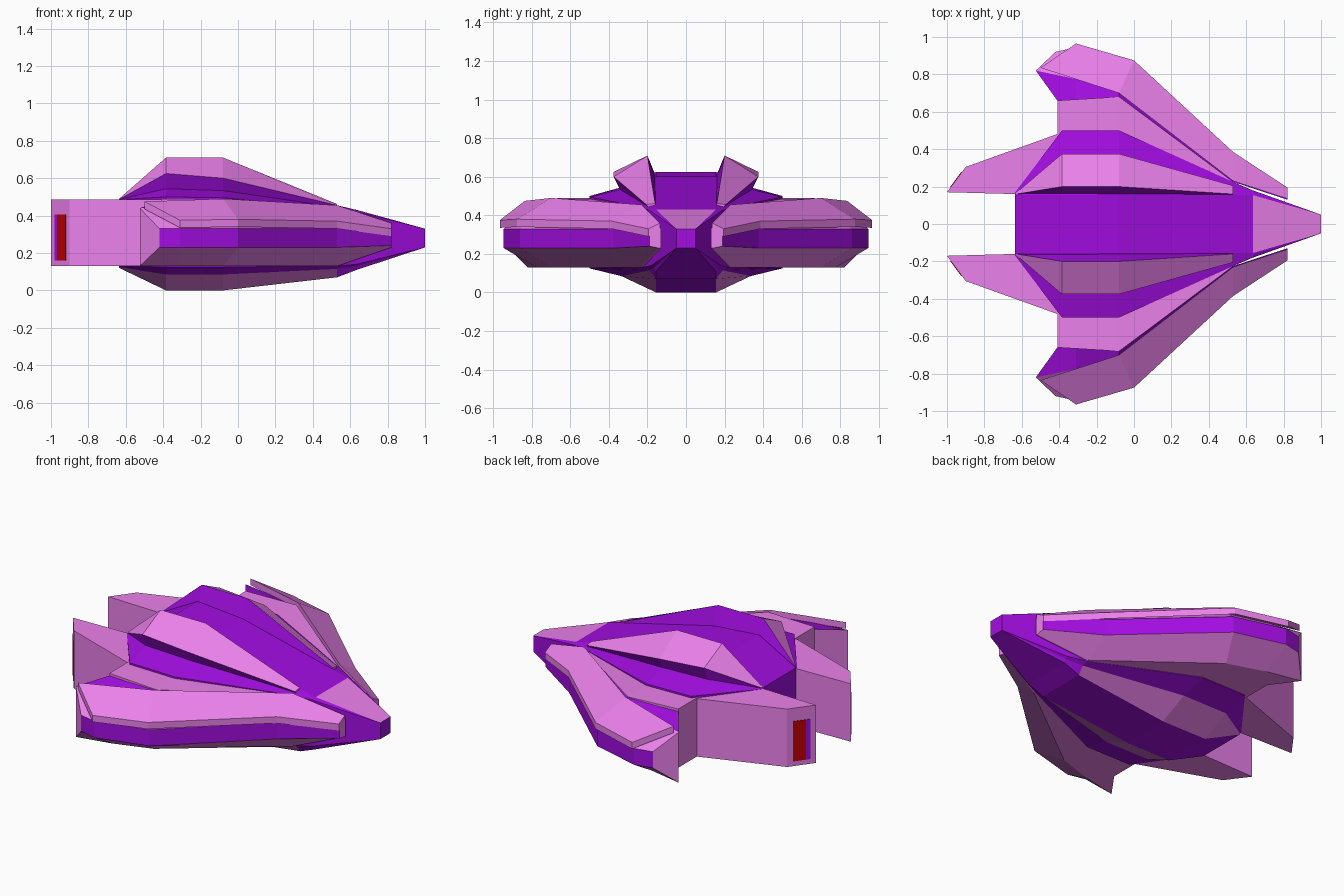
import bpy, bmesh
from mathutils import Vector

if "Cube" in bpy.data.objects:
    bpy.data.objects.remove(bpy.data.objects["Cube"])


def material(name, rgb):
    m = bpy.data.materials.new(name)
    m.diffuse_color = (*rgb, 1)
    m.use_nodes = True
    m.node_tree.nodes["Principled BSDF"].inputs["Base Color"].default_value = m.diffuse_color
    return m


MATS = [material("pink", (0.84, 0.22, 0.84)),
        material("purple", (0.36, 0.004, 0.75)),
        material("red", (0.55, 0.0, 0.0))]
PINK, PURPLE, RED = 0, 1, 2


def loft(name, stations, colours, cap=PINK, closed=True, recolour=None):
    """Skin cross-sections (even point count), cap both ends, mirror in y."""
    bm = bmesh.new()
    rings = [[bm.verts.new(p) for p in s] for s in stations]
    n = len(rings[0])
    for j in range(len(rings) - 1):
        for i in range(n if closed else n - 1):
            k = (i + 1) % n
            f = bm.faces.new((rings[j][i], rings[j][k], rings[j + 1][k], rings[j + 1][i]))
            f.material_index = recolour(i, j) if recolour else colours[i]
    for r in (rings[0], rings[-1]):
        for i in range(n // 2 - 1):
            f = bm.faces.new((r[i], r[i + 1], r[n - 2 - i], r[n - 1 - i]))
            f.material_index = cap
    bmesh.ops.remove_doubles(bm, verts=bm.verts, dist=1e-4)
    bmesh.ops.recalc_face_normals(bm, faces=bm.faces)
    me = bpy.data.meshes.new(name)
    bm.to_mesh(me)
    bm.free()
    for m in MATS:
        me.materials.append(m)
    ob = bpy.data.objects.new(name, me)
    bpy.context.collection.objects.link(ob)
    mod = ob.modifiers.new("mirror", 'MIRROR')
    mod.use_axis = (False, True, False)
    mod.use_clip = True
    return ob


def slab(name, pairs, colour):
    """Vertical-sided block from (inner xy, outer xy, top z, bottom z) stations."""
    return loft(name, [[(*a, t), (*b, t), (*b, lo), (*a, lo)] for a, b, t, lo in pairs],
                [colour] * 4, cap=colour)


# Central hull: x, roof half-width, roof z, fold y, fold z, side y, side top, side low, low fold z, belly z
HULL = [
    (-.635, .155, .490, .160, .487, .170, .485, .130, .125, .120),
    (-.385, .155, .625, .335, .545, .500, .500, .125, .085, .000),
    (-.080, .155, .600, .335, .535, .500, .495, .125, .085, .000),
    (.530, .155, .455, .190, .445, .225, .440, .130, .115, .070),
    (.635, .155, .430, .165, .428, .180, .420, .140, .130, .110),
    (1.00, .050, .330, .050, .330, .050, .330, .230, .230, .230),
]


def hull_colour(i, j):
    if (i == 0 and j == 4) or (i == 5 and j < 3):
        return PINK
    return PURPLE


loft("hull", [[(x, 0, t), (x, w, t), (x, f, ft), (x, s, st), (x, s, sb), (x, f, fb), (x, w, b), (x, 0, b)]
              for x, w, t, f, ft, s, st, sb, fb, b in HULL],
     None, cap=PURPLE, closed=False, recolour=hull_colour)

# Raised ridges on both sides of the roof: x, then (y, z) of inner foot, crest, outer edge, outer foot
RIDGE = [
    (-.630, (.155, .47), (.160, .495), (.167, .490), (.165, .470)),
    (-.385, (.155, .60), (.200, .710), (.375, .625), (.335, .530)),
    (-.080, (.155, .58), (.200, .710), (.375, .600), (.335, .520)),
    (.530, (.155, .44), (.160, .462), (.205, .455), (.190, .435)),
]
loft("roof_ridges", [[(x, *p) for p in pts] for x, *pts in RIDGE], [PURPLE, PINK, PURPLE, PURPLE])

# Wing roots joining hull to the outer pods
slab("wing_roots", [((-.41, .30), (-.41, .66), .490, .13),
                    ((-.08, .30), (-.08, .68), .485, .13),
                    ((.53, .17), (.53, .225), .438, .13)], PINK)

# Outer pods: inner top, ridge, outer top, outer low, low ridge, inner low
POD = [
    ((-.41, .66), (-.525, .82), (-.42, .92), .475, .44, .33, .23, .13),
    ((-.31, .665), (-.31, .775), (-.31, .945), .475, .445, .33, .23, .13),
    ((-.08, .68), (-.08, .70), (.00, .86), .480, .455, .33, .23, .13),
    ((.53, .225), (.53, .235), (.53, .375), .435, .425, .33, .23, .13),
    ((.82, .13), (.82, .14), (.82, .19), .335, .335, .315, .24, .23),
]
loft("outer_pods", [[(*a, za), (*r, zr), (*o, zo), (*o, zp), (*r, zq), (*a, zq)]
                    for a, r, o, za, zr, zo, zp, zq in POD],
     [PURPLE, PINK, PURPLE, PINK, PINK, PINK])

# Armour plates lying on the upper slope of the pods
PLATE = [
    ((-.50, .835, .475), (-.31, .965, .375)),
    ((-.08, .700, .490), (.00, .875, .380)),
    ((.53, .230, .455), (.53, .385, .370)),
    ((.82, .135, .360), (.82, .195, .330)),
]
loft("armour_plates", [[a, b, (*b[:2], b[2] - .04), (*a[:2], a[2] - .04)] for a, b in PLATE], [PINK] * 4)

# Rear engine blocks with slanted ends
inner, outer = Vector((-1, .17)), Vector((-.9, .305))
slab("engine_blocks", [(inner, outer, .485, .13), ((-.635, .16), (-.385, .49), .485, .13)], PINK)


# Exhaust panels set on the slanted ends
def panel(name, t0, t1, colour):
    out = Vector((-.135, .10)).normalized()
    a, b = inner.lerp(outer, t0), inner.lerp(outer, t1)
    slab(name, [(a + out * .003, b + out * .003, .405, .16), (a - out * .01, b - out * .01, .405, .16)], colour)


panel("exhaust_recess", .20, .35, PURPLE)
panel("exhaust_glow", .35, .80, RED)
